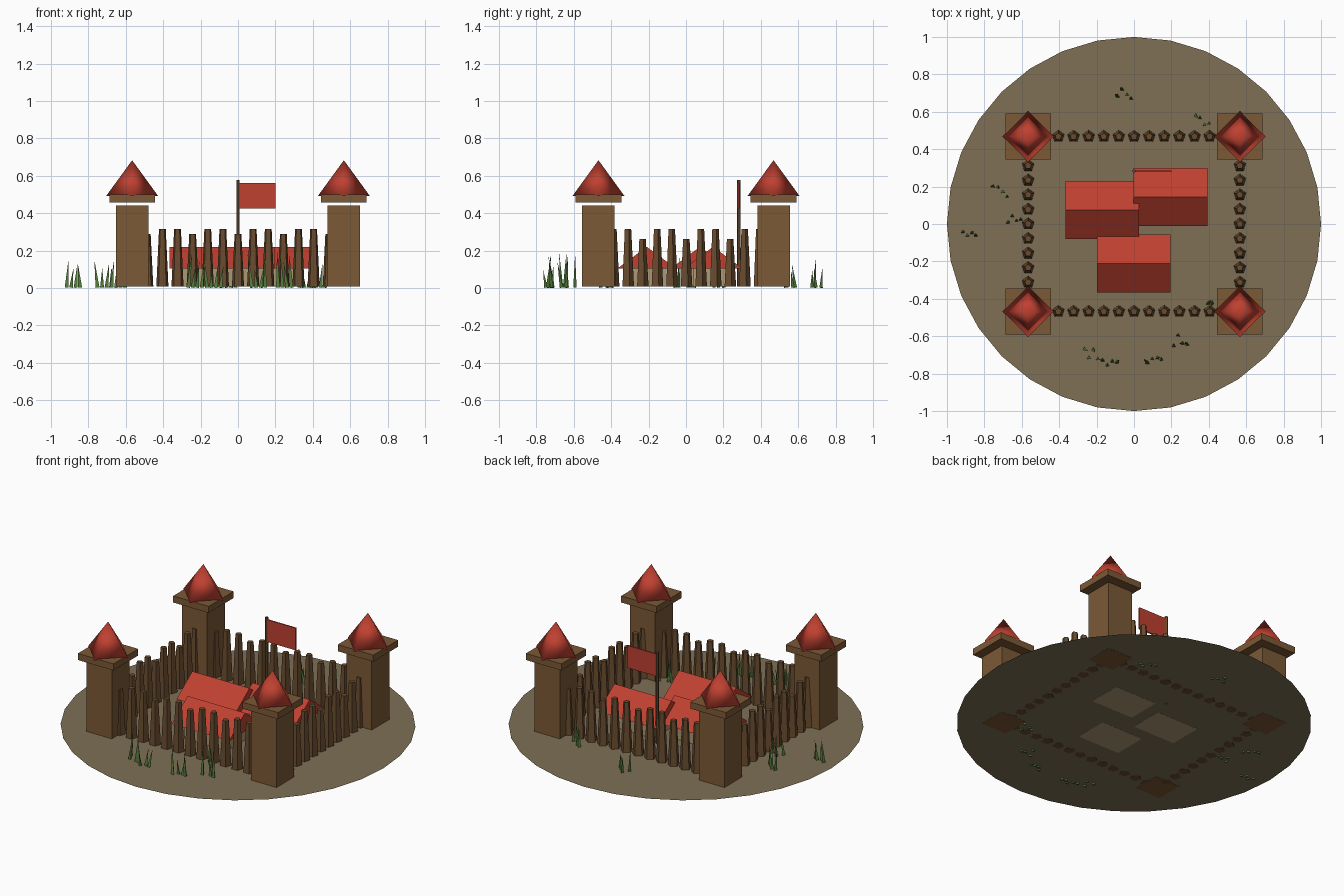
import bpy, bmesh, math, random
from mathutils import Matrix, Vector

random.seed(4)
old = bpy.data.objects.get("Cube")
if old:
    bpy.data.objects.remove(old, do_unlink=True)


def material(name, r, g, b):
    m = bpy.data.materials.new(name)
    m.use_nodes = True
    m.diffuse_color = (r, g, b, 1)
    bsdf = next(n for n in m.node_tree.nodes if n.type == 'BSDF_PRINCIPLED')
    bsdf.inputs["Base Color"].default_value = (r, g, b, 1)
    bsdf.inputs["Roughness"].default_value = 0.9
    return m


EARTH = material("dry earth", 0.21, 0.16, 0.09)
WOOD = material("tower wood", 0.20, 0.10, 0.037)
STAKE = material("dark stake wood", 0.14, 0.071, 0.028)
RED = material("red roof", 0.52, 0.052, 0.03)
PLASTER = material("tan wall", 0.42, 0.32, 0.18)
GRASS = material("grass green", 0.09, 0.2, 0.045)

GROUND = 0.01
FOOT = 0.009          # parts reach just under the ground sheet
TX, TY = 0.566, 0.468  # tower centres


def finish(bm, name, mat, smooth=False):
    mesh = bpy.data.meshes.new(name)
    bmesh.ops.recalc_face_normals(bm, faces=bm.faces)
    for f in bm.faces:
        f.smooth = smooth
    bm.to_mesh(mesh)
    bm.free()
    mesh.materials.append(mat)
    ob = bpy.data.objects.new(name, mesh)
    bpy.context.collection.objects.link(ob)
    return ob


def add_cone(bm, x, y, z0, z1, r0, r1, sides, tilt=Matrix()):
    place = Matrix.Translation((x, y, z0)) @ tilt @ Matrix.Translation((0, 0, (z1 - z0) / 2))
    bmesh.ops.create_cone(bm, cap_ends=True, segments=sides, radius1=r0,
                          radius2=r1, depth=z1 - z0, matrix=place)


def cone(name, mat, *args, smooth=False):
    bm = bmesh.new()
    add_cone(bm, *args)
    return finish(bm, name, mat, smooth)


def box(name, mat, x0, x1, y0, y1, z0, z1):
    bm = bmesh.new()
    size = Matrix.Diagonal((x1 - x0, y1 - y0, z1 - z0, 1))
    centre = Vector((x0 + x1, y0 + y1, z0 + z1)) / 2
    bmesh.ops.create_cube(bm, size=1, matrix=Matrix.Translation(centre) @ size)
    return finish(bm, name, mat)


# Ground sheet
bm = bmesh.new()
bmesh.ops.create_circle(bm, cap_ends=True, segments=32, radius=1,
                        matrix=Matrix.Translation((0, 0, GROUND)))
finish(bm, "ground", EARTH)

# Corner towers with a floating cap and pointed roof
for front_back, y in (("front", -TY), ("back", TY)):
    for side, x in (("right", -TX), ("left", TX)):
        tag = f"{front_back}_{side}"
        for part, h, z0, z1 in (("body", 0.087, FOOT, 0.44), ("cap", 0.122, 0.458, 0.499)):
            box(f"{tag}_tower_{part}", WOOD, x - h, x + h, y - h, y + h, z0, z1)
        cone(f"{tag}_tower_roof", RED, x, y, 0.493, 0.683, 0.138, 0, 4, smooth=True)


# Palisades of tapered stakes, every third one shorter
def palisade(name, start, end, count, phase, low):
    bm = bmesh.new()
    a, b = Vector(start), Vector(end)
    for i in range(1, count):
        p = a.lerp(b, i / count)
        top = low if i % 3 == phase else 0.316
        add_cone(bm, p.x, p.y, FOOT, top, 0.034, 0.019, 5)
    finish(bm, name, STAKE)


for name, s in (("front", -1), ("back", 1)):
    palisade(name + "_palisade", (-TX, s * TY), (TX, s * TY), 14, 1, 0.288)
for name, s in (("right", -1), ("left", 1)):
    palisade(name + "_palisade", (s * TX, -TY), (s * TX, TY), 12, 0, 0.262)

# Huts: plain walls under a solid gable roof
for n, (cx, cy) in enumerate(((-0.17, 0.075), (0.195, 0.145), (-0.002, -0.21)), 1):
    box(f"hut_{n}_walls", PLASTER, cx - 0.145, cx + 0.145, cy - 0.105, cy + 0.105, FOOT, 0.12)
    bm = bmesh.new()
    profile = ((-0.155, 0.105), (0.155, 0.105), (0, 0.22))
    gable = bm.faces.new([bm.verts.new((cx - 0.197, cy + y, z)) for y, z in profile])
    out = bmesh.ops.extrude_face_region(bm, geom=[gable])
    bmesh.ops.translate(bm, vec=(0.394, 0, 0),
                        verts=[v for v in out["geom"] if isinstance(v, bmesh.types.BMVert)])
    if gable.is_valid and len(bm.faces) < 5:
        bm.faces.new(list(gable.verts))
    finish(bm, f"hut_{n}_roof", RED)

# Flag
cone("flag_pole", STAKE, 0, 0.283, FOOT, 0.576, 0.009, 0.009, 6)
box("flag", RED, 0.004, 0.2, 0.279, 0.287, 0.424, 0.562)

# Grass tufts: x, y and tallest blade
tufts = ((-0.05, 0.69, 0.15), (0.365, 0.56, 0.13), (-0.715, 0.17, 0.15), (-0.64, 0.04, 0.14),
         (-0.88, -0.03, 0.16), (-0.23, -0.7, 0.19), (-0.13, -0.72, 0.16), (0.11, -0.72, 0.18),
         (0.25, -0.62, 0.2), (0.43, -0.43, 0.16))
bm = bmesh.new()
for x, y, tall in tufts:
    for k in range(4):
        lean = Matrix.Rotation(random.uniform(-0.14, 0.14), 4, 'X') @ \
            Matrix.Rotation(random.uniform(-0.14, 0.14), 4, 'Y')
        height = tall * (1 if k == 0 else random.uniform(0.6, 0.95))
        add_cone(bm, x + (k - 1.5) * 0.024, y + random.uniform(-0.035, 0.035),
                 0.002, 0.002 + height, 0.012, 0, 3, lean)
finish(bm, "grass_tufts", GRASS)
